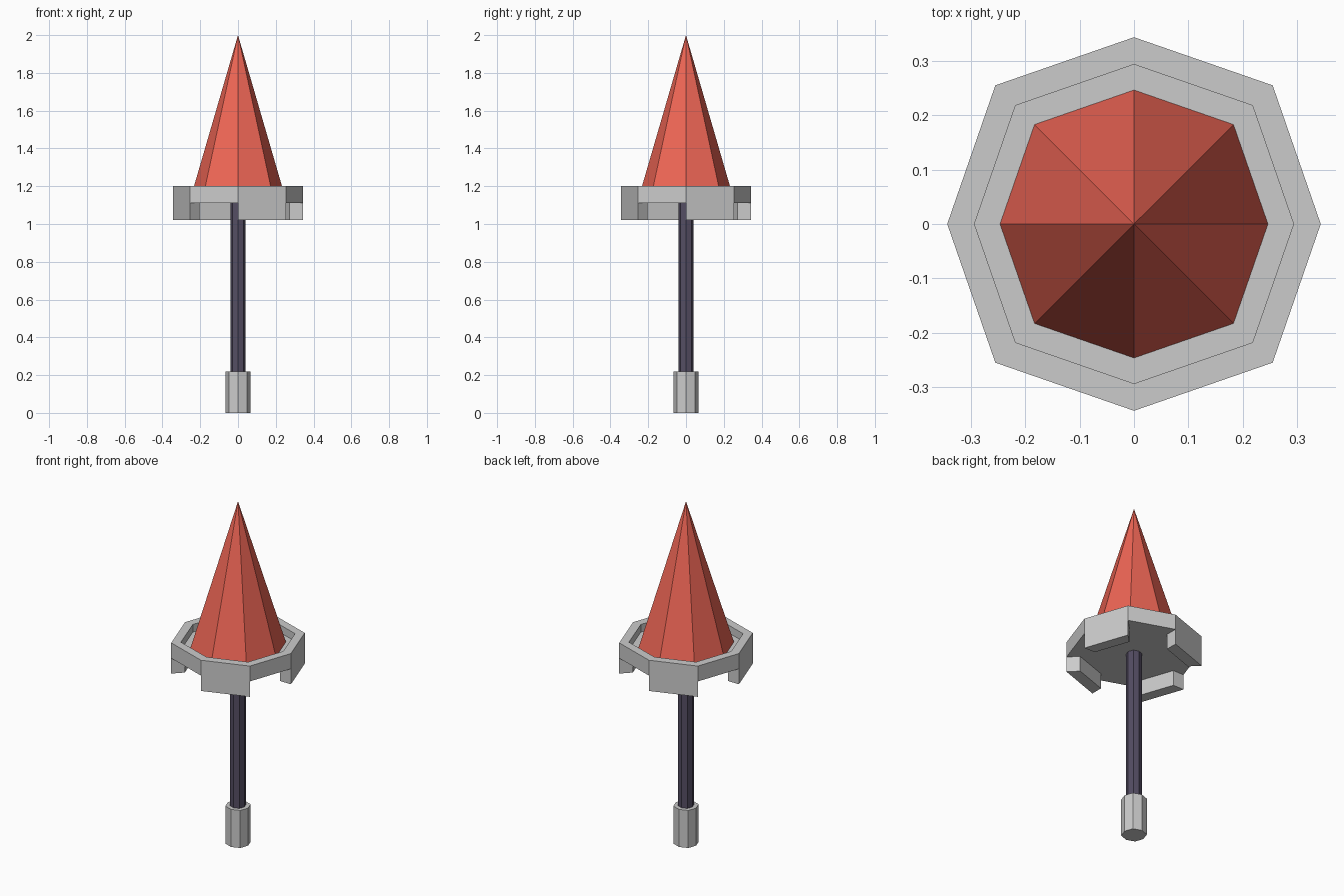
import bpy, bmesh, math

if "Cube" in bpy.data.objects:
    bpy.data.objects.remove(bpy.data.objects["Cube"])


def octagon(bm, r, z):
    # Slightly squared octagon: diagonal corners sit 5% further out
    pts = []
    for i in range(8):
        a = i * math.pi / 4
        k = r * (1.05 if i % 2 else 1.0)
        pts.append(bm.verts.new((k * math.cos(a), k * math.sin(a), z)))
    return pts


def bridge(bm, a, b):
    return [bm.faces.new((a[i], a[(i + 1) % 8], b[(i + 1) % 8], b[i])) for i in range(8)]


def finish(bm, name, color=None):
    bmesh.ops.recalc_face_normals(bm, faces=bm.faces)
    mesh = bpy.data.meshes.new(name)
    bm.to_mesh(mesh)
    bm.free()
    obj = bpy.data.objects.new(name, mesh)
    bpy.context.collection.objects.link(obj)
    if color:
        mat = bpy.data.materials.new(name + "_color")
        mat.diffuse_color = (*color, 1)
        mat.use_nodes = True
        mat.node_tree.nodes["Principled BSDF"].inputs["Base Color"].default_value = mat.diffuse_color
        mesh.materials.append(mat)
    return obj


def prism(name, r, z0, z1, color=None):
    bm = bmesh.new()
    low, high = octagon(bm, r, z0), octagon(bm, r, z1)
    bridge(bm, low, high)
    bm.faces.new(low[::-1])
    bm.faces.new(high)
    return finish(bm, name, color)


# Pommel and handle
prism("pommel", 0.065, 0.0, 0.22)
prism("handle", 0.041, 0.20, 1.13, (0.09, 0.075, 0.125))

# Collar: recessed top, closed underside, tabs hanging from alternate sides
bm = bmesh.new()
rings = [octagon(bm, r, z) for r, z in
         ((0.273, 1.11), (0.343, 1.11), (0.343, 1.20), (0.293, 1.20), (0.293, 1.155))]
bands = [bridge(bm, a, b) for a, b in zip(rings, rings[1:])]
bm.faces.new(rings[0][::-1])
bm.faces.new(rings[-1])
tabs = bmesh.ops.extrude_discrete_faces(bm, faces=bands[0][::2])["faces"]
for tab in tabs:
    bmesh.ops.translate(bm, verts=tab.verts, vec=(0, 0, -0.09))
finish(bm, "collar")

# Pointed head
bm = bmesh.new()
base = octagon(bm, 0.246, 1.155)
tip = bm.verts.new((0, 0, 2.0))
for i in range(8):
    bm.faces.new((base[i], base[(i + 1) % 8], tip))
finish(bm, "pointed_head", (0.85, 0.13, 0.09))
